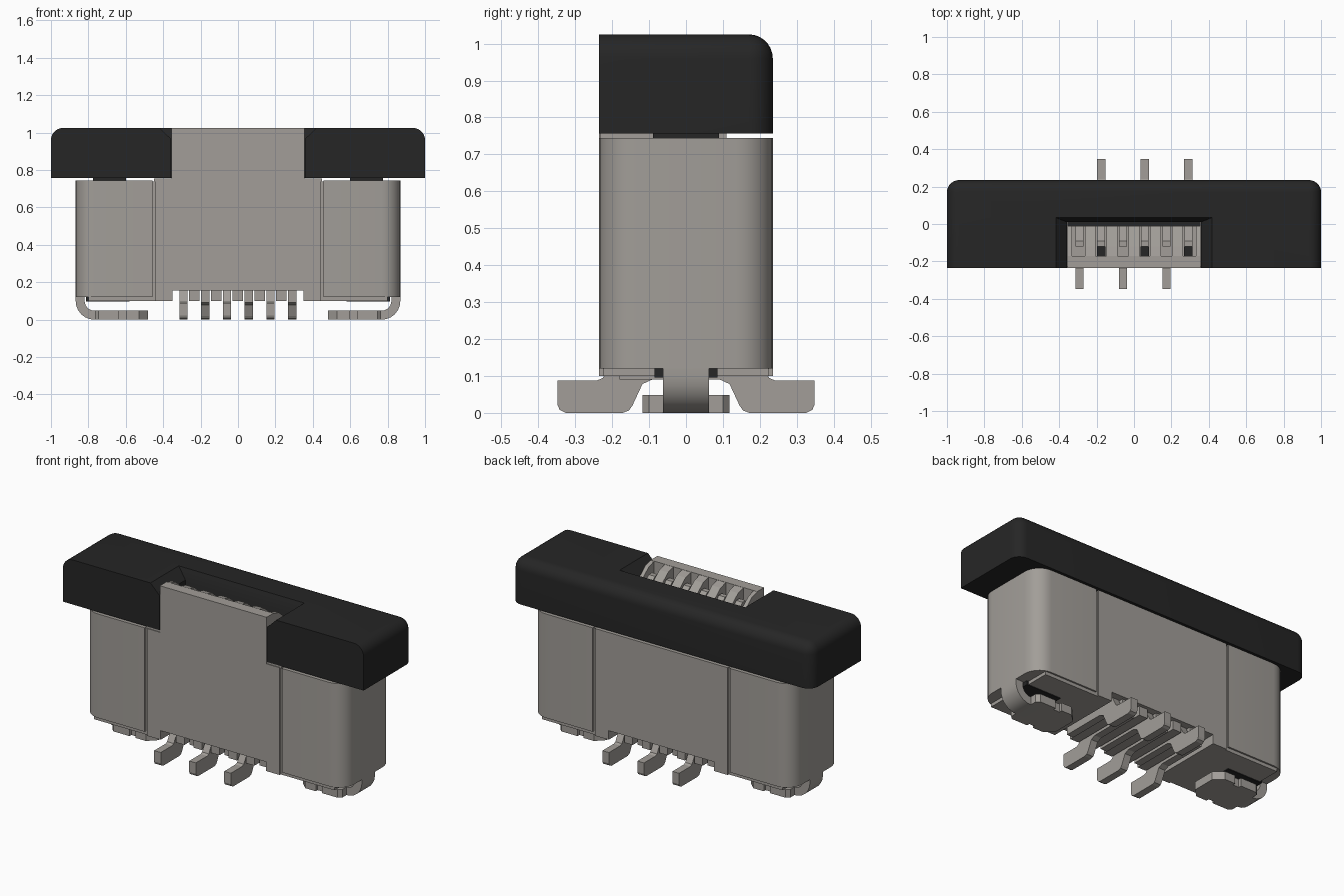
import bpy, bmesh, math

if "Cube" in bpy.data.objects:
    bpy.data.objects.remove(bpy.data.objects["Cube"], do_unlink=True)


def material(name, rgb):
    m = bpy.data.materials.new(name)
    m.use_nodes = True
    m.diffuse_color = (*rgb, 1)
    m.node_tree.nodes["Principled BSDF"].inputs["Base Color"].default_value = (*rgb, 1)
    return m


GREY = material("warm_grey", (0.36, 0.34, 0.315))
BLACK = material("black_plastic", (0.019, 0.019, 0.019))


def finish(name, bm, mat):
    bmesh.ops.recalc_face_normals(bm, faces=bm.faces)
    mesh = bpy.data.meshes.new(name)
    bm.to_mesh(mesh)
    bm.free()
    mesh.materials.append(mat)
    ob = bpy.data.objects.new(name, mesh)
    bpy.context.collection.objects.link(ob)
    return ob


def smooth(ob):
    bpy.ops.object.select_all(action='DESELECT')
    ob.select_set(True)
    bpy.context.view_layer.objects.active = ob
    bpy.ops.object.shade_smooth_by_angle(angle=math.radians(30))


def loft(name, rings, mat, radius=0, rule=None):
    """Join equal-length rings of points into a closed solid, rounding edges picked by rule."""
    bm = bmesh.new()
    loops = [[bm.verts.new(p) for p in ring] for ring in rings]
    n = len(loops[0])
    for a, b in zip(loops, loops[1:]):
        for i in range(n):
            bm.faces.new((a[i], a[(i + 1) % n], b[(i + 1) % n], b[i]))
    bm.faces.new(loops[0])
    bm.faces.new(loops[-1])
    bmesh.ops.recalc_face_normals(bm, faces=bm.faces)
    if rule:
        edges = [e for e in bm.edges if rule(e.verts[0].co, e.verts[1].co)]
        bmesh.ops.bevel(bm, geom=edges, offset=radius, segments=7, profile=0.5,
                        affect='EDGES', clamp_overlap=True)
    ob = finish(name, bm, mat)
    if rule:
        smooth(ob)
    return ob


def rect(x, y, z):
    return [(x[0], y[0], z), (x[1], y[0], z), (x[1], y[1], z), (x[0], y[1], z)]


def box(name, x, y, z, mat, radius=0, rule=None):
    return loft(name, [rect(x, y, z[0]), rect(x, y, z[1])], mat, radius, rule)


def side_prism(name, profile, x, width, mat):
    """Extrude a (y, z) profile along x."""
    return loft(name, [[(x + s * width / 2, y, z) for y, z in profile] for s in (-1, 1)], mat)


D = 0.235           # half depth of the housing
TOP = 1.025
PINS = [-0.292 + 0.1165 * i for i in range(6)]
GAPS = [-0.35] + [(a + b) / 2 for a, b in zip(PINS, PINS[1:])] + [0.35]


# Black cap, rounded on the rear, ends and rear corners
def cap_edge(a, b):
    rear = a.y > 0 and b.y > 0
    upper = a.z > 1 and b.z > 1
    ends = abs(a.x + b.x) > 1
    return (rear and (upper or ends)) or (upper and ends)


cap = box("cap", (-1, 1), (-D, D), (0.757, TOP), BLACK, 0.065, cap_edge)

# Notch with flared lead-in
cutter = loft("notch_cutter", [rect((-0.357, 0.357), (-0.4, 0.01), 0.7),
                               rect((-0.357, 0.357), (-0.4, 0.01), 0.965),
                               rect((-0.425, 0.425), (-0.4, 0.037), 1.032)], BLACK)
cut = cap.modifiers.new("notch", 'BOOLEAN')
cut.operation = 'DIFFERENCE'
cut.solver = 'EXACT'
cut.object = cutter
bpy.ops.object.select_all(action='DESELECT')
cap.select_set(True)
bpy.context.view_layer.objects.active = cap
bpy.ops.object.modifier_apply(modifier="notch")
bpy.data.objects.remove(cutter, do_unlink=True)
smooth(cap)

# Central housing and front tongue
box("centre_housing", (-0.442, 0.442), (-D, D), (0.155, 0.745), GREY)
box("upper_step", (-0.45, 0.45), (-D + 0.004, 0.11), (0.74, 0.756), GREY)
box("tongue_wall", (-0.355, 0.355), (-D, -0.17), (0.74, TOP), GREY)
box("tongue_core", (-0.355, 0.355), (-0.17, -0.01), (0.74, 0.86), GREY)
box("slot_floor", (-0.356, 0.356), (-0.012, 0.02), (0.75, 0.8), BLACK)

# Sloping ribs between the contacts
rib = [(-0.175, TOP), (-0.12, 1.01), (-0.01, 0.92), (-0.01, 0.8), (-0.175, 0.8)]
for x in GAPS:
    end = abs(x) > 0.34
    side_prism("tongue_rib", rib, x * (0.98 if end else 1), 0.024 if end else 0.058, GREY)

# Contacts and their dark pockets
blade = [(-0.12, 0.98), (-0.09, 0.98), (-0.01, 0.9), (-0.01, 0.8), (-0.12, 0.8)]
for i, x in enumerate(PINS):
    side_prism("contact_blade", blade, x, 0.042, GREY)
    if i % 2:
        box("contact_pocket", (x - 0.022, x + 0.022), (-0.17, -0.12), (0.85, 0.87), BLACK)

# Comb teeth on the underside
for x in GAPS[1:-1]:
    box("comb_tooth", (x - 0.028, x + 0.028), (-0.215, 0.215), (0.1, 0.16), GREY)

# Gull-wing pins, alternating front and rear
pin = [(-0.348, 0.088), (-0.348, 0.022), (-0.342, 0.008), (-0.326, 0), (-0.172, 0),
       (-0.155, 0.006), (-0.145, 0.02), (-0.118, 0.078), (-0.09, 0.091), (0.18, 0.091),
       (0.18, 0.16), (-0.19, 0.16), (-0.205, 0.13), (-0.225, 0.095), (-0.24, 0.088)]
for i, x in enumerate(PINS):
    side = 1 if i % 2 == 0 else -1
    side_prism("solder_pin", [(y * side, z) for y, z in pin], x, 0.044, GREY)

for s in (-1, 1):
    def span(a, b):
        return sorted((a * s, b * s))

    # Rounded side shell with seam beside the centre
    box("side_shell", span(0.456, 0.868), (-D, D), (0.12, 0.745), GREY, 0.1,
        lambda a, b: abs(a.x) > 0.8 and abs(b.x) > 0.8 and abs(a.z - b.z) > 0.1)
    box("seam_core", span(0.43, 0.47), (-0.225, 0.225), (0.1, 0.74), GREY)
    box("bottom_rail", span(0.35, 0.442), (-D, D), (0.1, 0.16), GREY)
    box("shell_base", span(0.44, 0.8), (-0.225, 0.225), (0.1, 0.125), GREY)

    # Black latch leg above and socket below
    box("latch_leg", span(0.6, 0.775), (-0.09, 0.09), (0.74, 0.76), BLACK)
    box("latch_socket", span(0.58, 0.812), (-0.085, 0.085), (0.096, 0.121), BLACK)

    # J-shaped solder tab
    arc = [math.radians(-90 + 15 * i) for i in range(7)]
    outer = [(0.768 + 0.1 * math.cos(t), 0.1 + 0.1 * math.sin(t)) for t in arc]
    inner = [(0.768 + 0.052 * math.cos(t), 0.1 + 0.052 * math.sin(t)) for t in reversed(arc)]
    hook = [(0.7, 0)] + outer + [(0.868, 0.13), (0.82, 0.13)] + inner + [(0.7, 0.048)]
    smooth(loft("tab_hook", [[(x * s, y, z) for x, z in hook] for y in (-0.062, 0.062)], GREY))
    half = [(0.48, 0.07), (0.53, 0.118), (0.6, 0.118), (0.6, 0.1), (0.64, 0.1),
            (0.64, 0.118), (0.745, 0.118), (0.765, 0.1), (0.765, 0.06)]
    foot = half + [(x, -y) for x, y in reversed(half)]
    loft("tab_foot", [[(x * s, y, z) for x, y in foot] for z in (0, 0.049)], GREY)
